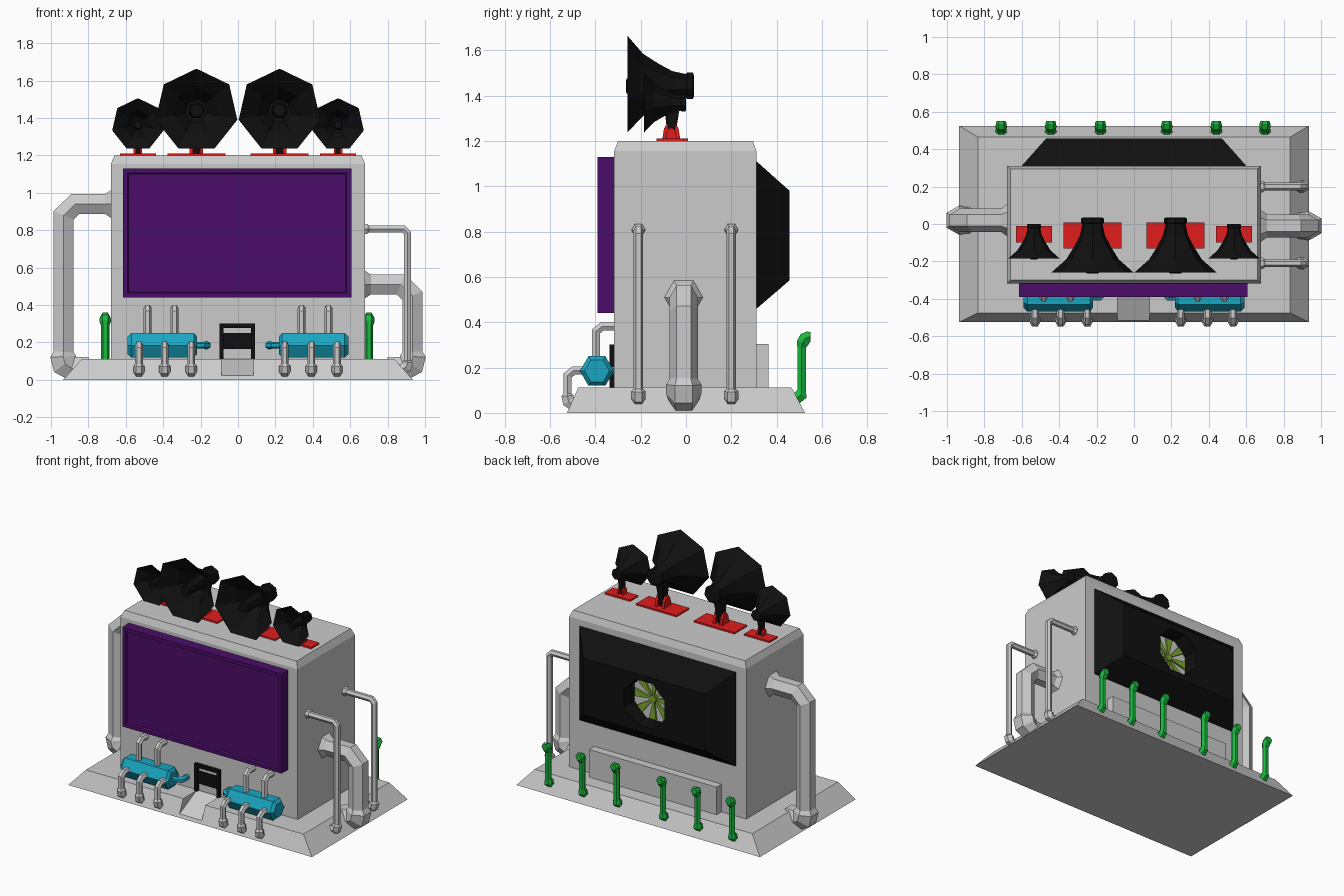
import bpy, bmesh
from math import cos, sin, pi
from mathutils import Vector as V

if "Cube" in bpy.data.objects:
    bpy.data.objects.remove(bpy.data.objects["Cube"])

X, Y, Z = V((1, 0, 0)), V((0, 1, 0)), V((0, 0, 1))


def material(name, rgb):
    m = bpy.data.materials.new(name)
    m.diffuse_color = (*rgb, 1)
    m.use_nodes = True
    m.node_tree.nodes["Principled BSDF"].inputs["Base Color"].default_value = m.diffuse_color
    return m


BLACK = material("black", (.005, .005, .005))
PURPLE = material("purple", (.07, .004, .14))
CYAN = material("cyan", (.01, .38, .53))
GREEN = material("green", (.01, .48, .05))
OLIVE = material("olive", (.2, .38, .03))
RED = material("red", (.75, .012, .012))


def loft(name, rings, mat=None):
    """Skin a list of equal-length rings and cap both ends."""
    bm = bmesh.new()
    vs = [[bm.verts.new(p) for p in r] for r in rings]
    n = len(vs[0])
    for a, b in zip(vs, vs[1:]):
        for i in range(n):
            j = (i + 1) % n
            bm.faces.new((a[i], a[j], b[j], b[i]))
    bm.faces.new(vs[0])
    bm.faces.new(vs[-1])
    bmesh.ops.recalc_face_normals(bm, faces=bm.faces)
    me = bpy.data.meshes.new(name)
    bm.to_mesh(me)
    bm.free()
    ob = bpy.data.objects.new(name, me)
    bpy.context.collection.objects.link(ob)
    if mat:
        me.materials.append(mat)
    return ob


def rect(x0, x1, y0, y1, z):
    return [(x0, y0, z), (x1, y0, z), (x1, y1, z), (x0, y1, z)]


def rect_xz(x0, x1, z0, z1, y):
    return [(x0, y, z0), (x1, y, z0), (x1, y, z1), (x0, y, z1)]


def box(name, x0, x1, y0, y1, z0, z1, mat=None):
    return loft(name, [rect(x0, x1, y0, y1, z0), rect(x0, x1, y0, y1, z1)], mat)


def ring(c, u, v, r, n, turn=0):
    return [V(c) + r * (cos(2 * pi * i / n + turn) * u + sin(2 * pi * i / n + turn) * v)
            for i in range(n)]


def tube(name, pts, radii, normal, mat=None, sides=6):
    """Mitred sweep along a path lying in the plane with the given normal."""
    pts = [V(p) for p in pts]
    rings = []
    for i, p in enumerate(pts):
        d0 = (p - pts[max(i - 1, 0)]).normalized() if i else (pts[1] - p).normalized()
        d1 = (pts[i + 1] - p).normalized() if i < len(pts) - 1 else d0
        t = (d0 + d1).normalized()
        rings.append(ring(p, normal, t.cross(normal) / max(t.dot(d0), .5), radii[i], sides))
    return loft(name, rings, mat)


def pipe(name, x, y, d, prof, mat=None):
    """Pipe bent in a vertical plane: prof is (distance along d, z, radius)."""
    return tube(name, [V((x, y, 0)) + d * h + Z * z for h, z, r in prof],
                [r for h, z, r in prof], d.cross(Z), mat)


def cut(ob, cutter):
    m = ob.modifiers.new("cut", 'BOOLEAN')
    m.operation, m.object, m.solver = 'DIFFERENCE', cutter, 'EXACT'
    dg = bpy.context.evaluated_depsgraph_get()
    me = bpy.data.meshes.new_from_object(ob.evaluated_get(dg))
    ob.modifiers.clear()
    ob.data = me
    bpy.data.objects.remove(cutter)


# Sloped base with an entrance ramp cut in the front
base = loft("base", [rect(-.935, .935, -.525, .525, 0), rect(-.835, .835, -.475, .465, .113)])
wedge = [(-.56, .0), (-.33, .114), (-.33, .2), (-.56, .2)]
cut(base, loft("ramp_cutter", [[(x, y, z) for y, z in wedge] for x in (-.088, .083)]))

# Main block with a narrow chamfer at the top
loft("main_block", [rect(-.68, .68, -.317, .31, .1), rect(-.68, .68, -.317, .31, 1.155),
                    rect(-.66, .66, -.3, .295, 1.2)])

# Front screen with a recessed panel
loft("front_screen", [rect_xz(-.615, .607, .44, 1.13, -.31), rect_xz(-.615, .607, .44, 1.13, -.39),
                      rect_xz(-.59, .58, .465, 1.105, -.39),
                      rect_xz(-.585, .575, .47, 1.1, -.375)], PURPLE)

# Rear hood with an eight-sided fan well
hood = loft("rear_hood", [rect_xz(-.61, .61, .45, 1.12, .3), rect_xz(-.47, .47, .585, .98, .457)], BLACK)
fan_c = V((0, 0, .785))
cut(hood, loft("fan_cutter", [ring(fan_c + Y * y, X, Z, .168, 8, pi / 8) for y in (.335, .6)]))
loft("fan_disc", [ring(fan_c + Y * y, X, Z, .165, 8, pi / 8) for y in (.325, .345)])
for i in range(8):
    a = i * pi / 4
    u, v = X * cos(a) + Z * sin(a), Z * cos(a) - X * sin(a)
    loft("fan_blade", [[fan_c + Y * y + u * h + v * w for h, w in
                        ((.025, -.006), (.145, -.02), (.145, .035), (.025, .006))]
                       for y in (.34, .358)], OLIVE)
loft("fan_hub", [ring(fan_c + Y * y, X, Z, .025, 8) for y in (.34, .365)], OLIVE)
box("rear_panel", -.49, .49, .3, .365, .1, .305)

# Front door: frame and shutter
for x in (-.1, .07):
    box("door_post", x, x + .022, -.337, -.31, .105, .302, BLACK)
box("door_lintel", -.1, .092, -.337, -.31, .278, .302, BLACK)
box("door_shutter", -.08, .075, -.328, -.31, .165, .25, BLACK)

# Tanks and their pipework, mirrored left and right
for s in (-1, 1):
    ty, tz = -.393, .185
    ends = [(.22, .055), (.235, .075), (.57, .075), (.59, .055)]
    tube("tank", [(s * x, ty, tz) for x, r in ends], [r for x, r in ends], Y, CYAN)
    tube("tank_outlet", [(s * x, y, tz) for x, y in
                         ((.24, ty), (.185, ty), (.172, ty + .015), (.165, ty + .03), (.165, -.31))],
         [.018, .018, .022, .022, .018], Z, CYAN)
    for x in (.34, .483):
        pipe("tank_top_pipe", s * x, 0, -Y,
             [(.31, .382, .022), (.37, .382, .021), (.397, .36, .021), (.397, .23, .021)])
    for x in (.25, .392, .53):
        pipe("tank_front_pipe", s * x, 0, -Y,
             [(.40, .187, .022), (.495, .187, .021), (.523, .165, .021), (.523, .085, .021),
              (.523, .075, .03), (.518, .05, .03), (.50, .038, .03), (.46, .038, .028)])

# Large side pipes at different heights
for s, y, z in ((1, -.01, .51), (-1, .02, .94)):
    pipe("large_side_pipe", 0, y, X * s,
         [(.665, z, .085), (.68, z, .085), (.71, z, .062), (.87, z, .062), (.932, z - .06, .062),
          (.932, .15, .062), (.935, .125, .078), (.925, .085, .078), (.89, .062, .07), (.8, .062, .07)])

# Thin pipes on the right side
for y in (-.21, .2):
    pipe("thin_side_pipe", 0, y, X,
         [(.67, .807, .032), (.69, .807, .03), (.7, .807, .021), (.885, .807, .021),
          (.907, .785, .021), (.907, .105, .021), (.907, .095, .032), (.9, .068, .032),
          (.88, .06, .03), (.82, .06, .028)])

# Green vent pipes along the back
for x in (-.71, -.445, -.18, .175, .44, .70):
    pipe("vent_pipe", x, 0, Y,
         [(.44, .062, .03), (.485, .062, .03), (.508, .08, .029), (.51, .1, .022), (.51, .29, .022),
          (.515, .31, .03), (.525, .328, .03), (.54, .335, .028), (.55, .335, .024)], GREEN)

# Horn: (y, radius) outside from the rear to the mouth, then back in to a centre plug
HORN = [(.035, .05), (.03, .062), (.005, .062), (0, .055), (-.06, .068), (-.12, .1),
        (-.19, .145), (-.258, .224), (-.18, .125), (-.08, .06), (-.08, .045),
        (-.262, .035), (-.265, .025)]
for s in (-1, 1):
    for x, cz, k, w, y0, y1 in ((.222, 1.44, 1, .155, -.13, .008), (.535, 1.365, .63, .097, -.1, -.012)):
        cx = s * x
        shift = 0 if k == 1 else -.022
        loft("horn", [ring((cx, y * k + shift, cz), Z, X, r * k, 7) for y, r in HORN], BLACK)
        box("horn_plate", cx - w, cx + w, y0, y1, 1.195, 1.211, RED)
        my = -.065
        for e in (-1, 1):
            a, b = sorted((cx + e * .018 * k, cx + e * .036 * k))
            loft("horn_bracket", [rect(a, b, my - .04 * k, my + .04 * k, 1.205),
                                  rect(a, b, my - .032 * k, my + .032 * k, 1.21 + .045 * k),
                                  rect(a, b, my - .014 * k, my + .014 * k, 1.21 + .075 * k)], RED)
        loft("horn_neck", [rect(cx - .018 * k, cx + .018 * k, my - .015 * k, my + .015 * k, 1.21),
                           rect(cx - .022 * k, cx + .022 * k, my - .025 * k, my + .03 * k, 1.21 + .09 * k),
                           rect(cx - .03 * k, cx + .03 * k, my - .025 * k, my + .045 * k, cz - .04 * k)], BLACK)
